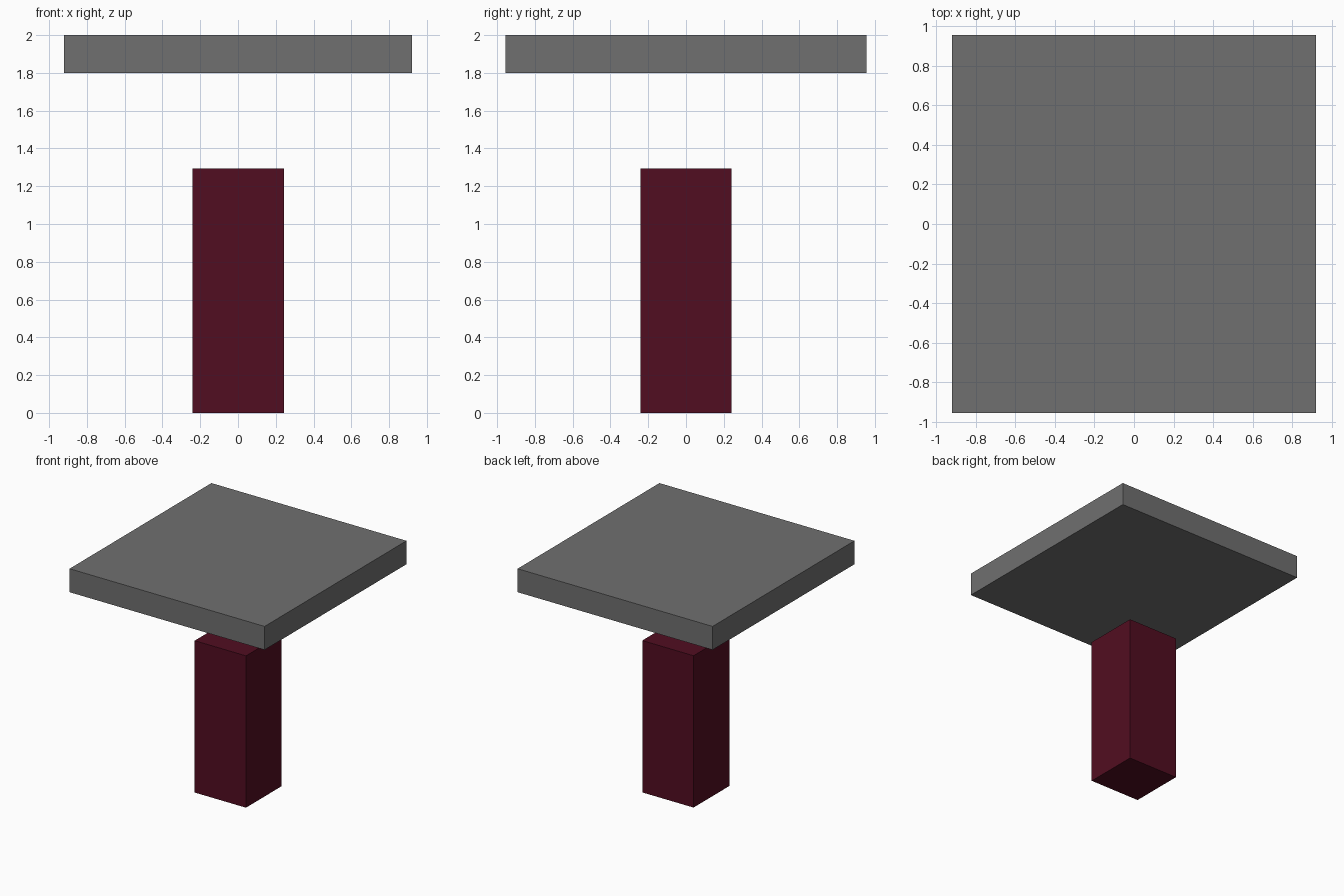
import bpy

if "Cube" in bpy.data.objects:
    bpy.data.objects.remove(bpy.data.objects["Cube"])


def material(name, rgb):
    m = bpy.data.materials.new(name)
    m.diffuse_color = (*rgb, 1.0)
    m.use_nodes = True
    m.node_tree.nodes["Principled BSDF"].inputs["Base Color"].default_value = m.diffuse_color
    return m


def box(name, lo, hi, mat):
    """Axis-aligned box between two corners."""
    centre = [(a + b) / 2 for a, b in zip(lo, hi)]
    bpy.ops.mesh.primitive_cube_add(size=1, location=centre)
    ob = bpy.context.object
    ob.name = name
    ob.scale = [b - a for a, b in zip(lo, hi)]
    bpy.ops.object.transform_apply(location=False, rotation=False, scale=True)
    ob.data.materials.append(mat)
    return ob


grey = material("stone grey", (0.162, 0.162, 0.162))
maroon = material("dark maroon", (0.083, 0.004, 0.0150))

# Square post standing on the ground
box("post", (-0.24, -0.241, 0.0), (0.244, 0.241, 1.295), maroon)

# Wide slab floating above the post
box("top_slab", (-0.92, -0.956, 1.8), (0.92, 0.956, 2.0), grey)
